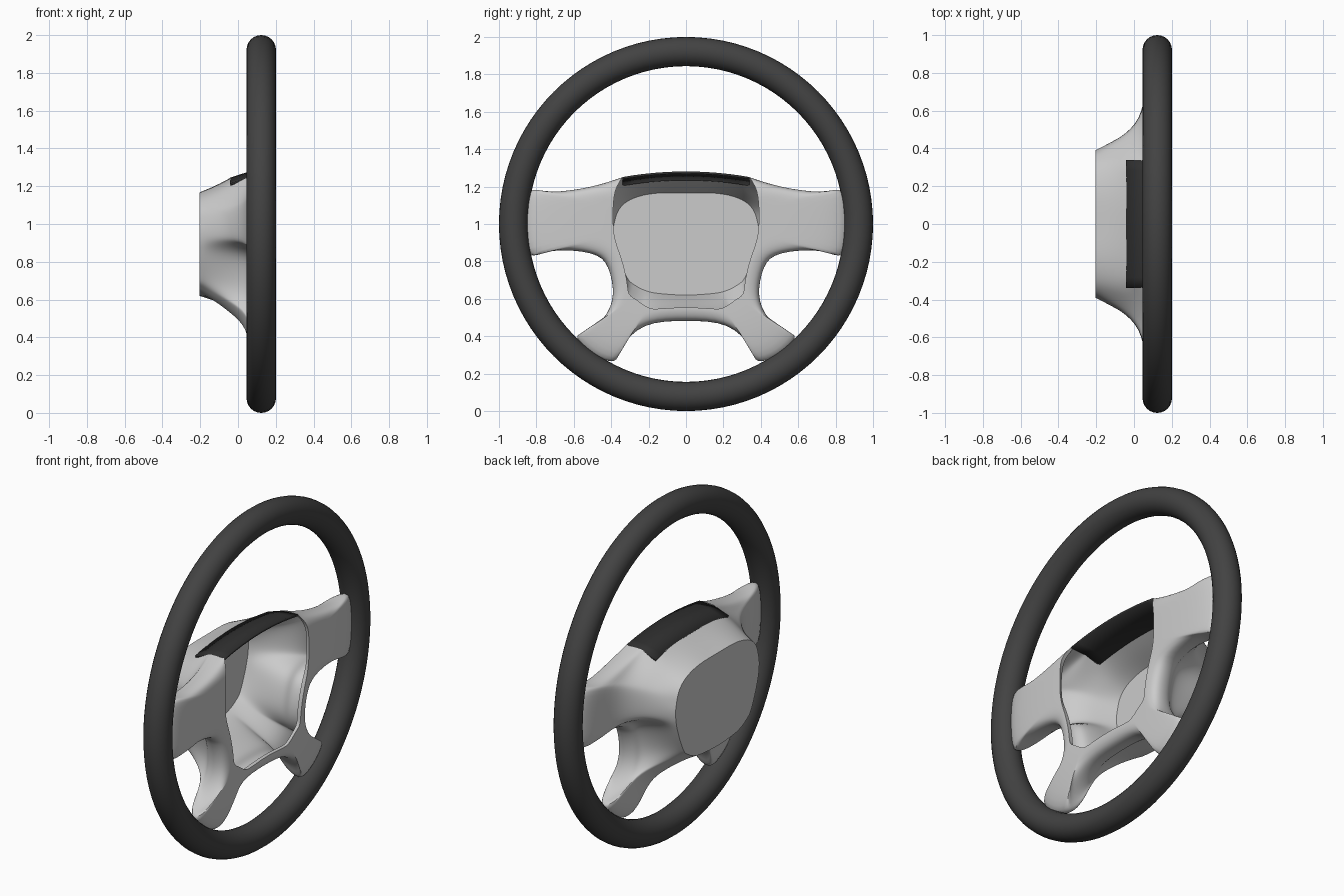
import bpy, bmesh, math

if "Cube" in bpy.data.objects:
    bpy.data.objects.remove(bpy.data.objects["Cube"])

def material(name, v):
    m = bpy.data.materials.new(name)
    m.diffuse_color = (v, v, v, 1)
    m.use_nodes = True
    m.node_tree.nodes["Principled BSDF"].inputs["Base Color"].default_value = m.diffuse_color
    return m

def finish(ob, angle=40):
    bpy.ops.object.select_all(action='DESELECT')
    ob.select_set(True)
    bpy.context.view_layer.objects.active = ob
    bpy.ops.object.shade_smooth_by_angle(angle=math.radians(angle))

def new_object(name, bm):
    me = bpy.data.meshes.new(name)
    bm.to_mesh(me)
    bm.free()
    ob = bpy.data.objects.new(name, me)
    bpy.context.collection.objects.link(ob)
    return ob

# Rim
bpy.ops.mesh.primitive_torus_add(major_radius=0.922, minor_radius=0.078, major_segments=96,
                                 minor_segments=24, location=(0.123, 0, 1),
                                 rotation=(0, math.pi / 2, 0))
rim = bpy.context.object
rim.name = "rim"
rim.data.materials.append(material("dark_grip", 0.055))
finish(rim)

# Half profiles from top centre to bottom centre: outer outline, opening, back plate (y, z each)
half = [
    (0, 1.28, 0, 1.28, 0, 1.165),
    (.17, 1.275, .17, 1.275, .17, 1.17),
    (.34, 1.25, .34, 1.25, .29, 1.14),
    (.50, 1.197, .378, 1.19, .345, 1.10),
    (.77, 1.16, .388, 1.12, .37, 1.06),
    (.87, 1.22, .39, 1.07, .38, 1.02),
    (.89, 1.02, .39, 1.02, .39, .98),
    (.87, .78, .388, .97, .39, .94),
    (.77, .87, .38, .92, .385, .90),
    (.48, .85, .365, .87, .375, .86),
    (.415, .78, .335, .79, .355, .80),
    (.38, .61, .312, .68, .325, .73),
    (.435, .49, .310, .63, .305, .695),
    (.54, .41, .29, .61, .285, .68),
    (.63, .40, .265, .595, .265, .668),
    (.52, .28, .24, .577, .245, .655),
    (.37, .23, .215, .56, .22, .645),
    (.37, .32, .195, .55, .20, .638),
    (.24, .475, .17, .543, .17, .63),
    (0, .48, 0, .56, 0, .615),
]
last = len(half) - 1
loop = [(i, 1) for i in range(last + 1)] + [(i, -1) for i in range(last - 1, 0, -1)]

# Rings: x, blend from back plate to opening, blend from opening to outer outline
rings = [(-.205, 0, 0), (-.11, .35, .10), (-.04, .7, .18), (.05, .92, .38), (.065, 1, .82),
         (.125, 1, 1.01), (.175, 1, .86), (.19, 1, .3), (.19, 1, 0), (.165, 1, .03)]

# Hub bowl, face plate and four spokes as one skin
bm = bmesh.new()
crease = bm.edges.layers.float.new("crease_edge")
grid = []
for x, a, t in rings:
    row = []
    for i, s in loop:
        py, pz, hy, hz, dy, dz = half[i]
        y = hy + (1 - a) * (dy - hy) + t * (py - hy)
        z = hz + (1 - a) * (dz - hz) + t * (pz - hz)
        if i == 2 and x > 0:
            x2 = x * .79
        else:
            x2 = x
        row.append(bm.verts.new((x2, s * y, z)))
    grid.append(row)
n = len(loop)
for r in range(len(rings) - 1):
    for k in range(n):
        j = (k + 1) % n
        # leave the top open for the trim strip
        if r >= 2 and loop[k][0] <= 2 and loop[j][0] <= 2:
            continue
        bm.faces.new((grid[r][k], grid[r][j], grid[r + 1][j], grid[r + 1][k]))
bm.faces.new(grid[0])
for r in (0, 8):
    for k in range(n):
        e = bm.edges.get((grid[r][k], grid[r][(k + 1) % n]))
        if e:
            e[crease] = 1
bmesh.ops.delete(bm, geom=[v for v in bm.verts if not v.link_faces], context='VERTS')
bmesh.ops.recalc_face_normals(bm, faces=bm.faces)
hub = new_object("hub_and_spokes", bm)
sub = hub.modifiers.new("smooth", 'SUBSURF')
sub.levels = sub.render_levels = 2
bpy.context.view_layer.objects.active = hub
hub.select_set(True)
bpy.ops.object.modifier_apply(modifier="smooth")
finish(hub, 45)

# Dark trim strip across the top of the hub
bm = bmesh.new()
rows = []
for x, drop in ((-.042, .036), (.05, .006), (.15, 0)):
    rows.append([bm.verts.new((x, y, 1.281 - drop - .03 * (abs(y) / .34) ** 2))
                 for y in [-.34 + .68 * k / 12 for k in range(13)]])
for a, b in zip(rows, rows[1:]):
    for k in range(12):
        bm.faces.new((a[k], b[k], b[k + 1], a[k + 1]))
strip = new_object("top_trim_strip", bm)
strip.data.materials.append(material("dark_trim", 0.03))
sol = strip.modifiers.new("thickness", 'SOLIDIFY')
sol.thickness = 0.012
sol.offset = -1
finish(strip, 30)
